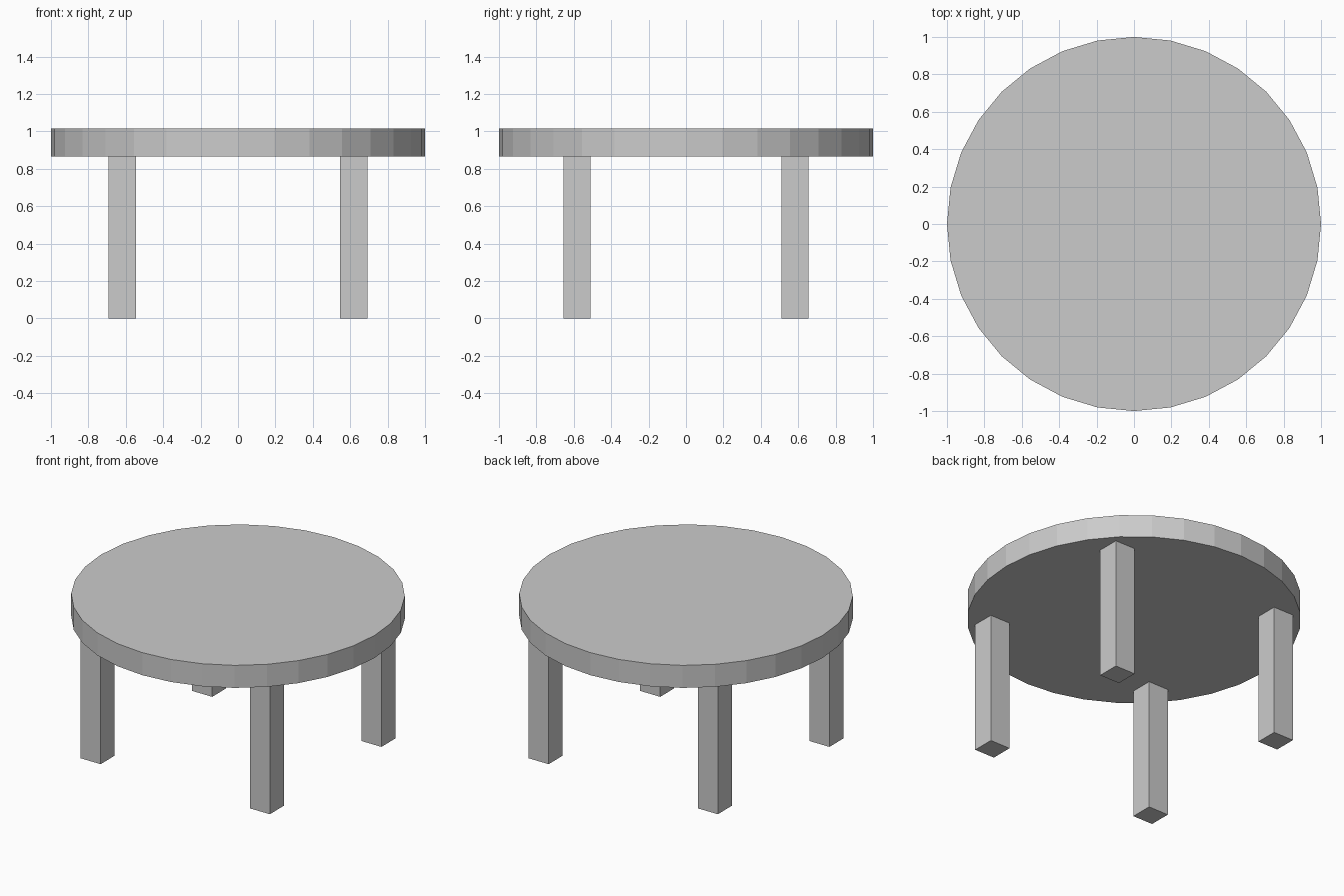
import bpy

if "Cube" in bpy.data.objects:
    bpy.data.objects.remove(bpy.data.objects["Cube"])

TOP_Z = 1.015       # upper face of the table top
UNDER_Z = 0.866     # underside of the table top
LEG_W = 0.146
LEG_X, LEG_Y = 0.619, 0.583


def add_leg(name, x, y):
    bpy.ops.mesh.primitive_cube_add(size=1, location=(x, y, UNDER_Z / 2))
    leg = bpy.context.object
    leg.name = name
    leg.scale = (LEG_W, LEG_W, UNDER_Z)
    bpy.ops.object.transform_apply(location=False, rotation=False, scale=True)


# Round table top, 32 flat sides
bpy.ops.mesh.primitive_cylinder_add(
    vertices=32, radius=1, depth=TOP_Z - UNDER_Z,
    location=(0, 0, (TOP_Z + UNDER_Z) / 2))
bpy.context.object.name = "table_top"

# Four square legs
for y_name, sy in (("front", -1), ("back", 1)):
    for x_name, sx in (("left", -1), ("right", 1)):
        add_leg(f"{y_name}_{x_name}_leg", sx * LEG_X, sy * LEG_Y)
